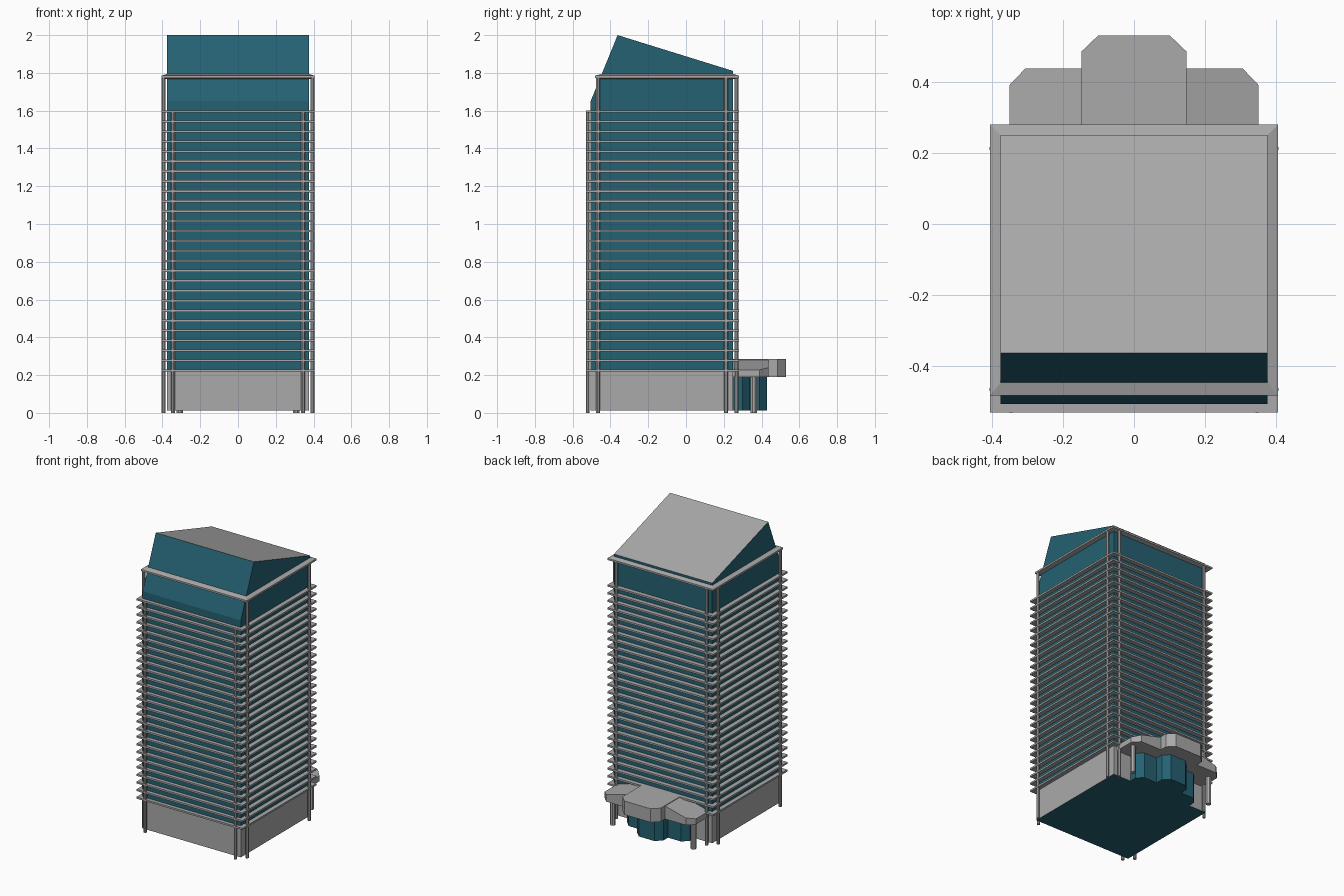
import bpy, bmesh, math

if "Cube" in bpy.data.objects:
    bpy.data.objects.remove(bpy.data.objects["Cube"])


def material(name, rgb):
    m = bpy.data.materials.new(name)
    m.diffuse_color = (*rgb, 1)
    m.use_nodes = True
    m.node_tree.nodes["Principled BSDF"].inputs["Base Color"].default_value = m.diffuse_color
    return m


GREY = material("grey concrete", (0.40, 0.40, 0.40))
TEAL = material("teal glass", (0.018, 0.120, 0.170))


def finish(name, bm, *mats):
    bmesh.ops.recalc_face_normals(bm, faces=bm.faces)
    me = bpy.data.meshes.new(name)
    bm.to_mesh(me)
    bm.free()
    for m in mats:
        me.materials.append(m)
    ob = bpy.data.objects.new(name, me)
    bpy.context.collection.objects.link(ob)
    return ob


def prism(bm, pts, vec):
    """Extrude a closed polygon of 3D points along vec; returns the far vertices."""
    f = bm.faces.new([bm.verts.new(p) for p in pts])
    ext = bmesh.ops.extrude_face_region(bm, geom=[f], use_keep_orig=True)["geom"]
    vs = [g for g in ext if isinstance(g, bmesh.types.BMVert)]
    bmesh.ops.translate(bm, verts=vs, vec=vec)
    return vs


def frame(name, inner, outer, z_in, z_out, mat):
    """Rectangular band; inner/outer = (half width, front y, back y)."""
    bm = bmesh.new()
    loops = []
    for (w, f, b), z in ((inner, z_in[0]), (outer, z_out[0]),
                         (outer, z_out[1]), (inner, z_in[1])):
        loops.append([bm.verts.new(p) for p in
                      ((-w, f, z), (w, f, z), (w, b, z), (-w, b, z))])
    for i in range(4):
        a, c = loops[i], loops[(i + 1) % 4]
        for j in range(4):
            k = (j + 1) % 4
            bm.faces.new((a[j], a[k], c[k], c[j]))
    return finish(name, bm, mat)


def mirror_x(ob):
    ob.modifiers.new("Mirror", "MIRROR")


# Tower body: side profile extruded across, grey base walls and grey sloping roof
bm = bmesh.new()
profile = [(-0.505, 0.012), (-0.505, 1.65), (-0.362, 2.0), (0.25, 1.81), (0.25, 0.012)]
prism(bm, [(-0.375, y, z) for y, z in profile], (0.75, 0, 0))
bmesh.ops.bisect_plane(bm, geom=bm.verts[:] + bm.edges[:] + bm.faces[:],
                       plane_co=(0, 0, 0.22), plane_no=(0, 0, 1))
bmesh.ops.recalc_face_normals(bm, faces=bm.faces)
for f in bm.faces:
    base_wall = f.calc_center_median().z < 0.22 and abs(f.normal.z) < 0.5
    f.material_index = 0 if base_wall or f.normal.z > 0.7 else 1
finish("tower_body", bm, GREY, TEAL)

# Floor ledges, repeated up the tower
ledge = frame("floor_ledges", (0.374, -0.504, 0.249), (0.405, -0.53, 0.28),
              (0.219, 0.231), (0.219, 0.231), GREY)
arr = ledge.modifiers.new("Floors", "ARRAY")
arr.count = 27
arr.use_relative_offset = False
arr.use_constant_offset = True
arr.constant_offset_displace = (0, 0, 0.0527)

# Crown band around the top
frame("crown_band", (0.374, -0.445, 0.249), (0.405, -0.482, 0.28),
      (1.767, 1.795), (1.773, 1.785), GREY)


# Slim columns beside the corners and posts of the entrance canopy
def column(name, x, y, r, top):
    bm = bmesh.new()
    prism(bm, [(x + r * math.cos(a), y + r * math.sin(a), 0)
               for a in (math.tau * (i + 0.5) / 8 for i in range(8))], (0, 0, top))
    mirror_x(finish(name, bm, GREY))


column("front_columns", 0.345, -0.520, 0.011, 1.60)
column("side_front_columns", 0.395, -0.465, 0.011, 1.78)
column("side_back_columns", 0.395, 0.212, 0.011, 1.78)
column("back_columns", 0.345, 0.268, 0.011, 1.78)
column("canopy_posts", 0.308, 0.358, 0.018, 0.20)

# Entrance canopy: flat centre block
bm = bmesh.new()
half = [(0.147, 0.25), (0.147, 0.485), (0.10, 0.53)]
outline = half + [(-x, y) for x, y in reversed(half)]
prism(bm, [(x, y, 0.19) for x, y in outline], (0, 0, 0.094))
finish("canopy_centre", bm, GREY)

# Canopy wings, falling towards the outer edge
bm = bmesh.new()
wing = [(0.147, 0.25), (0.35, 0.25), (0.35, 0.39), (0.305, 0.437), (0.147, 0.437)]
for v in prism(bm, [(x, y, 0.19) for x, y in wing], (0, 0, 0.09)):
    v.co.z = 0.28 - 0.052 * (v.co.x - 0.147) / 0.203
mirror_x(finish("canopy_wings", bm, GREY))

# Glass entrance lobby under the canopy
bm = bmesh.new()
half = [(0.24, 0.249), (0.24, 0.30), (0.20, 0.34), (0.10, 0.34), (0.10, 0.39), (0.06, 0.43)]
outline = half + [(-x, y) for x, y in reversed(half)]
prism(bm, [(x, y, 0.012) for x, y in outline], (0, 0, 0.18))
finish("entrance_lobby", bm, TEAL)
